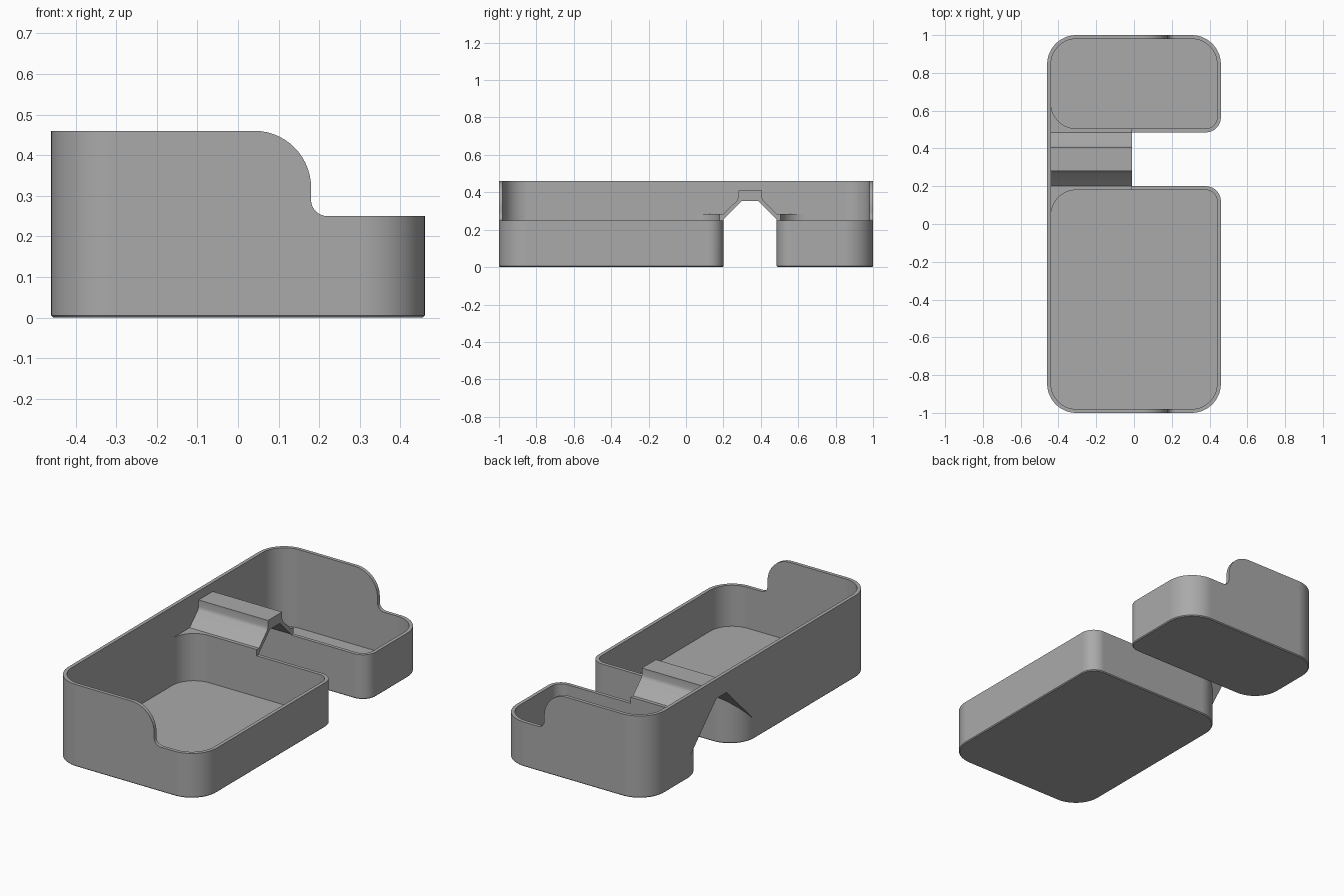
import bpy, bmesh, math

cube = bpy.data.objects.get("Cube")
if cube:
    bpy.data.objects.remove(cube)

HALF, TOP, LOW, WALL = 0.46, 0.46, 0.25, 0.02
LEDGE, CHAMFER, EDGE = 0.285, 0.005, -0.01

grey = bpy.data.materials.new("plain grey")
grey.use_nodes = True
grey.diffuse_color = (0.4, 0.4, 0.4, 1)
grey.node_tree.nodes["Principled BSDF"].inputs["Base Color"].default_value = (0.4, 0.4, 0.4, 1)


def arc(cx, cy, r, start, end, steps=14):
    """Points along an arc, angles in degrees."""
    angles = [math.radians(start + (end - start) * i / steps) for i in range(steps + 1)]
    return [(cx + r * math.cos(a), cy + r * math.sin(a)) for a in angles]


def rounded(x0, x1, y0, y1, radii):
    """Rounded rectangle; radii run anticlockwise from the x1, y1 corner."""
    a, b, c, d = radii
    return (arc(x1 - a, y1 - a, a, 0, 90) + arc(x0 + b, y1 - b, b, 90, 180)
            + arc(x0 + c, y0 + c, c, 180, 270) + arc(x1 - d, y0 + d, d, 270, 360))


def loft(name, rings):
    """Closed solid through rings of 3D points."""
    bm = bmesh.new()
    loops = [[bm.verts.new(p) for p in ring] for ring in rings]
    n = len(loops[0])
    for low, high in zip(loops, loops[1:]):
        for i in range(n):
            j = (i + 1) % n
            bm.faces.new((low[i], low[j], high[j], high[i]))
    bm.faces.new(loops[0][::-1])
    bm.faces.new(loops[-1])
    bmesh.ops.recalc_face_normals(bm, faces=bm.faces)
    mesh = bpy.data.meshes.new(name)
    bm.to_mesh(mesh)
    bm.free()
    obj = bpy.data.objects.new(name, mesh)
    bpy.context.collection.objects.link(obj)
    mesh.materials.append(grey)
    return obj


def prism(name, points, start, end, axis):
    """Extrude a 2D outline along x, y or z."""
    place = {"x": lambda p, t: (t, p[0], p[1]),
             "y": lambda p, t: (p[0], t, p[1]),
             "z": lambda p, t: (p[0], p[1], t)}[axis]
    return loft(name, [[place(p, t) for p in points] for t in (start, end)])


def combine(body, tool, operation):
    """Apply a boolean, then discard the tool."""
    tool.hide_render = True
    mod = body.modifiers.new("combine", "BOOLEAN")
    mod.operation, mod.object, mod.solver = operation, tool, "EXACT"
    bpy.context.view_layer.objects.active = body
    bpy.ops.object.modifier_apply(modifier=mod.name)
    bpy.data.objects.remove(tool)


def bin_outline(y0, y1, radii, inset):
    return rounded(-HALF + inset, HALF - inset, y0 + inset, y1 - inset,
                   [r - inset for r in radii])


def bin_solid(name, y0, y1, radii):
    """Outer bin shape with a small chamfer around its base."""
    levels = ((CHAMFER, 0), (0, CHAMFER), (0, TOP))
    return loft(name, [[(x, y, z) for x, y in bin_outline(y0, y1, radii, inset)]
                       for inset, z in levels])


# Two bins, with tighter corners where they face the gap
large = (-1.0, 0.20, (0.08, 0.155, 0.155, 0.155))
small = (0.485, 1.0, (0.155, 0.155, 0.155, 0.08))
tray = bin_solid("two_bin_tray", *large)
combine(tray, bin_solid("small_bin", *small), "UNION")

# Tall side wall and bridge, with sloping undersides over the gap
connector = [(0.045, 0.1), (0.298, 0.353), (0.387, 0.353), (0.64, 0.1), (0.64, TOP), (0.045, TOP)]
combine(tray, prism("connector", connector, -HALF, EDGE, "x"), "UNION")

# Hollow both bins
for y0, y1, radii in (large, small):
    cavity = prism("cavity", bin_outline(y0, y1, radii, WALL), WALL, 1, "z")
    combine(tray, cavity, "DIFFERENCE")

# Space above the arched bridge and its corner ledges
above = [(0, LEDGE), (0.2, LEDGE), (0.272, 0.355), (0.28, 0.373), (0.28, 0.41),
         (0.405, 0.41), (0.405, 0.373), (0.413, 0.355), (0.485, LEDGE),
         (0.7, LEDGE), (0.7, 1), (0, 1)]
combine(tray, prism("bridge_space", above, WALL - HALF, 0.6, "x"), "DIFFERENCE")

# Low rims beside the gap
rim = [(0, LOW), (0.7, LOW), (0.7, 1), (0, 1)]
combine(tray, prism("rim_space", rim, EDGE, 0.6, "x"), "DIFFERENCE")

# End walls sweep down to the low open side
sweep = ([(0.04, 1)] + arc(0.04, 0.32, 0.14, 90, 0)
         + arc(0.22, 0.29, 0.04, 180, 270) + [(0.6, LOW), (0.6, 1)])
combine(tray, prism("sweep_space", sweep, -1.2, 1.2, "y"), "DIFFERENCE")

# Smooth curves with crisp edges
bpy.ops.object.select_all(action="DESELECT")
tray.select_set(True)
bpy.context.view_layer.objects.active = tray
bpy.ops.object.shade_smooth_by_angle(angle=math.radians(30))
weighted = tray.modifiers.new("flat_faces", "WEIGHTED_NORMAL")
weighted.keep_sharp = True
